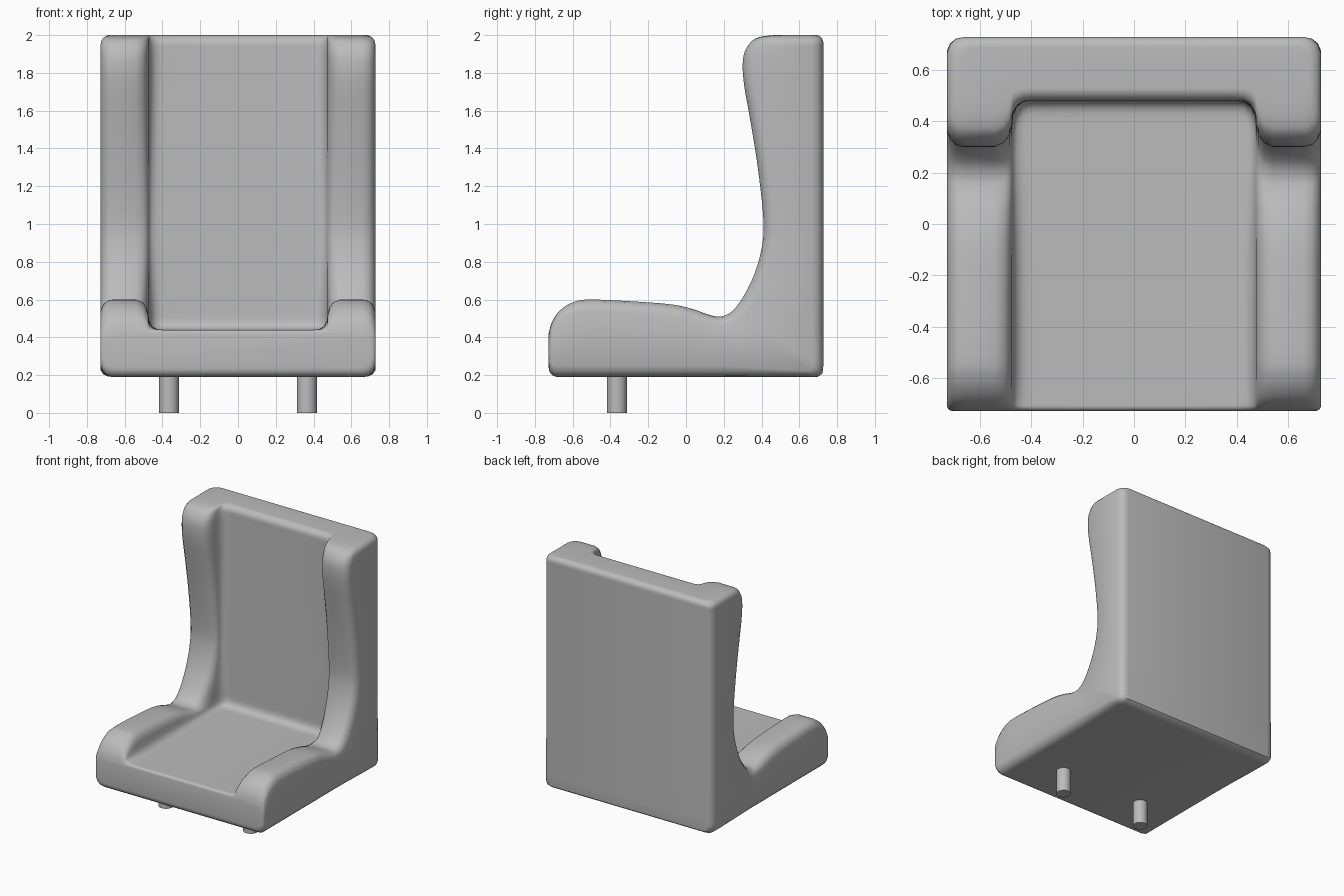
import bpy, bmesh, math
from mathutils import Vector

old = bpy.data.objects.get("Cube")
if old:
    bpy.data.objects.remove(old, do_unlink=True)

HALF, TOP, FLOOR, SEAT, REST = 0.727, 2.0, 0.19, 0.44, 0.48

grey = bpy.data.materials.new("upholstery grey")
grey.use_nodes = True
colour = (0.5, 0.5, 0.5, 1)
grey.diffuse_color = colour
grey.node_tree.nodes["Principled BSDF"].inputs["Base Color"].default_value = colour


def finish(name, bm):
    bmesh.ops.recalc_face_normals(bm, faces=bm.faces)
    mesh = bpy.data.meshes.new(name)
    bm.to_mesh(mesh)
    bm.free()
    mesh.materials.append(grey)
    obj = bpy.data.objects.new(name, mesh)
    bpy.context.collection.objects.link(obj)
    bpy.ops.object.select_all(action="DESELECT")
    obj.select_set(True)
    bpy.context.view_layer.objects.active = obj
    bpy.ops.object.shade_smooth_by_angle(angle=math.radians(40))


def rounding(d, r):
    """How far a rounded edge of radius r falls away at distance d from its end."""
    d = max(d, 0)
    return r - math.sqrt(r * r - (r - d) ** 2) if d < r else 0


def smooth_path(points, steps):
    """Catmull-Rom curve through the points."""
    p = [points[0]] + points + [points[-1]]
    path = []
    for a, b, c, d in zip(p, p[1:], p[2:], p[3:]):
        for k in range(steps):
            t = k / steps
            path.append(0.5 * (2 * b + (c - a) * t + (2 * a - 5 * b + 4 * c - d) * t * t
                               + (3 * b - a - 3 * c + d) * t ** 3))
    return path + [points[-1]]


def round_corner(s, y, z, r):
    """Point at distance s along an L path whose corner is at (y, z)."""
    if s <= -r:
        return Vector((y + s, z))
    if s >= r:
        return Vector((y, z + s))
    t = (s + r) / (2 * r)
    return Vector((y - r * (1 - t) ** 2, z + r * t * t))


# Bolster outline, front to top, as (y, z)
outline = [Vector(p) for p in (
    (-HALF, 0.42), (-0.71, 0.48), (-0.67, 0.54), (-0.6, 0.585), (-0.5, 0.6),
    (-0.2, 0.585), (-0.05, 0.57), (0.05, 0.545), (0.12, 0.52), (0.18, 0.51),
    (0.24, 0.535), (0.3, 0.61), (0.36, 0.73), (0.4, 0.87), (0.41, 1.02),
    (0.38, 1.3), (0.34, 1.55), (0.31, 1.72), (0.3, 1.83), (0.31, 1.91),
    (0.35, 1.97), (0.4, 1.992), (0.47, TOP))]
bolster = smooth_path(outline, 5)
first = max(i for i, p in enumerate(bolster) if p.x <= 0.05)
last = min(i for i, p in enumerate(bolster) if p.y >= 0.87)


def follow(i, y, z, r):
    """Point on an L path that lies opposite station i of the bolster."""
    p = bolster[i]
    start, end = bolster[first].x - y, bolster[last].y - z
    if i <= first:
        return Vector((p.x, z))
    if i >= last:
        return Vector((y, min(p.y, TOP)))
    return round_corner(start + (end - start) * (i - first) / (last - first), y, z, r)


# Cross-section: (x, share of bolster height), then (inset from side, depth)
inner = [(0, 0), (0.2, 0), (0.4, 0), (0.43, 0.02), (0.455, 0.12), (0.47, 0.3), (0.475, 0.55),
         (0.485, 0.75), (0.505, 0.91), (0.54, 1)]
edge = [(0.065, 0), (0.035, 0.007), (0.012, 0.028), (0, 0.06)]

# Seat shell: cross-sections skinned along the L shape
bm = bmesh.new()
rings = []
for i, b in enumerate(bolster):
    c = follow(i, REST, SEAT, 0.06)
    d = follow(i, HALF, FLOOR, 0.04)
    front, top = b.x + HALF, TOP - b.y
    if i <= first:
        c.y -= rounding(front, 0.02)
        d.y += rounding(front, 0.05)
    if i >= last:
        c.x += rounding(top, 0.05)
        d.x -= rounding(top, 0.04)
    side = HALF - (rounding(front, 0.02) if i <= first else rounding(top, 0.05))
    down = (d - b).normalized()
    half = [(x, c.lerp(b, w)) for x, w in inner]
    half += [(side - x, b + down * h) for x, h in edge]
    half += [(side - x, d - down * h) for x, h in reversed(edge)]
    loop = half + [(-x, p) for x, p in reversed(half) if x > 0]
    rings.append([bm.verts.new((x, p.x, p.y)) for x, p in loop])
for r0, r1 in zip(rings, rings[1:]):
    for k in range(len(r0)):
        n = (k + 1) % len(r0)
        bm.faces.new((r0[k], r0[n], r1[n], r1[k]))
bm.faces.new(rings[0])
bm.faces.new(rings[-1])
finish("seat_shell", bm)

# Pegs under the front of the seat
for name, sign in (("left_peg", 1), ("right_peg", -1)):
    bm = bmesh.new()
    bmesh.ops.create_cone(bm, cap_ends=True, segments=24, radius1=0.053, radius2=0.053, depth=0.24)
    bmesh.ops.translate(bm, verts=bm.verts, vec=(sign * 0.365, -0.365, 0.12))
    finish(name, bm)
